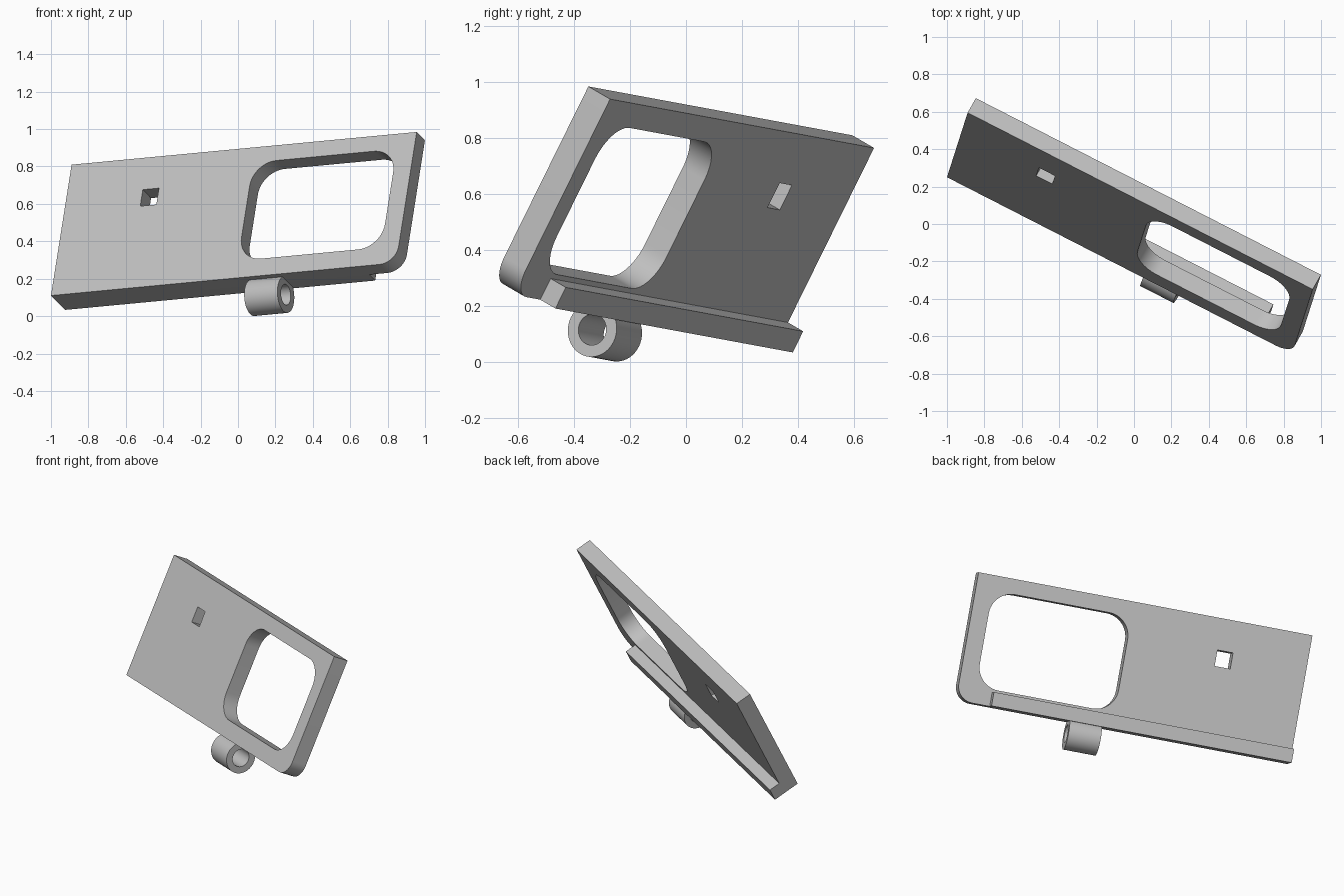
import bpy, bmesh
from math import sin, cos, pi, radians
from mathutils import Matrix, Vector

if "Cube" in bpy.data.objects:
    bpy.data.objects.remove(bpy.data.objects["Cube"])

grey = bpy.data.materials.new("light_grey")
grey.use_nodes = True
colour = (0.52, 0.52, 0.52, 1)
grey.diffuse_color = colour
grey.node_tree.nodes["Principled BSDF"].inputs["Base Color"].default_value = colour

# Tilted frame of the plate: origin at its lower left front corner
along = Vector((0.887, -0.454, 0.084)).normalized()
up = Vector((0.14, 0.438, 0.888))
up = (up - along * up.dot(along)).normalized()
out = along.cross(up)
frame = Matrix((along, up, out)).transposed().to_4x4()
frame.translation = (-1.0, 0.25, 0.11)


def rounded_rect(x0, y0, x1, y1, radii=(0, 0, 0, 0), steps=12):
    """Outline from the lower left corner, anticlockwise, one radius per corner."""
    corners = ((x0, y0, 1, 1), (x1, y0, -1, 1), (x1, y1, -1, -1), (x0, y1, 1, -1))
    points = []
    for i, ((x, y, sx, sy), r) in enumerate(zip(corners, radii)):
        if r == 0:
            points.append((x, y))
            continue
        for k in range(steps + 1):
            a = pi + (i + k / steps) * pi / 2
            points.append((x + sx * r + r * cos(a), y + sy * r + r * sin(a)))
    return points


def circle(x, y, r, n=48):
    return [(x + r * cos(2 * pi * i / n), y + r * sin(2 * pi * i / n)) for i in range(n)]


def prism(name, loops, low, high, matrix):
    """Extrude an outline, with any holes, between two heights."""
    bm = bmesh.new()
    edges = []
    for loop in loops:
        verts = [bm.verts.new((x, y, low)) for x, y in loop]
        edges += [bm.edges.new((v, verts[i - 1])) for i, v in enumerate(verts)]
    bmesh.ops.triangle_fill(bm, edges=edges, use_beauty=True, normal=(0, 0, 1))
    cap = bmesh.ops.extrude_face_region(bm, geom=bm.faces[:], use_keep_orig=True)
    top = [g for g in cap["geom"] if isinstance(g, bmesh.types.BMVert)]
    bmesh.ops.translate(bm, verts=top, vec=(0, 0, high - low))
    bmesh.ops.recalc_face_normals(bm, faces=bm.faces[:])
    mesh = bpy.data.meshes.new(name)
    bm.to_mesh(mesh)
    bm.free()
    mesh.materials.append(grey)
    obj = bpy.data.objects.new(name, mesh)
    bpy.context.collection.objects.link(obj)
    obj.matrix_world = matrix
    bpy.ops.object.select_all(action="DESELECT")
    obj.select_set(True)
    bpy.context.view_layer.objects.active = obj
    bpy.ops.object.shade_smooth_by_angle(angle=radians(30))
    return obj


# Plate with a rounded window and a small square slot
prism("plate", [
    rounded_rect(0, 0, 2.08, 0.788, (0, 0.1, 0, 0)),
    rounded_rect(1.11, 0.104, 1.975, 0.695, (0.14,) * 4),
    rounded_rect(0.46, 0.495, 0.557, 0.594),
], -0.1, 0, frame)

# Ledge along the lower back edge
prism("back_ledge", [rounded_rect(0, 0, 1.87, 0.085)], -0.17, -0.1, frame)

# Hinge tube under the lower edge, running along the plate
sideways = frame @ Matrix.Rotation(pi / 2, 4, "Y")
prism("hinge_tube", [circle(0.096, -0.076, 0.098), circle(0.096, -0.076, 0.056)],
      1.18, 1.38, sideways)
